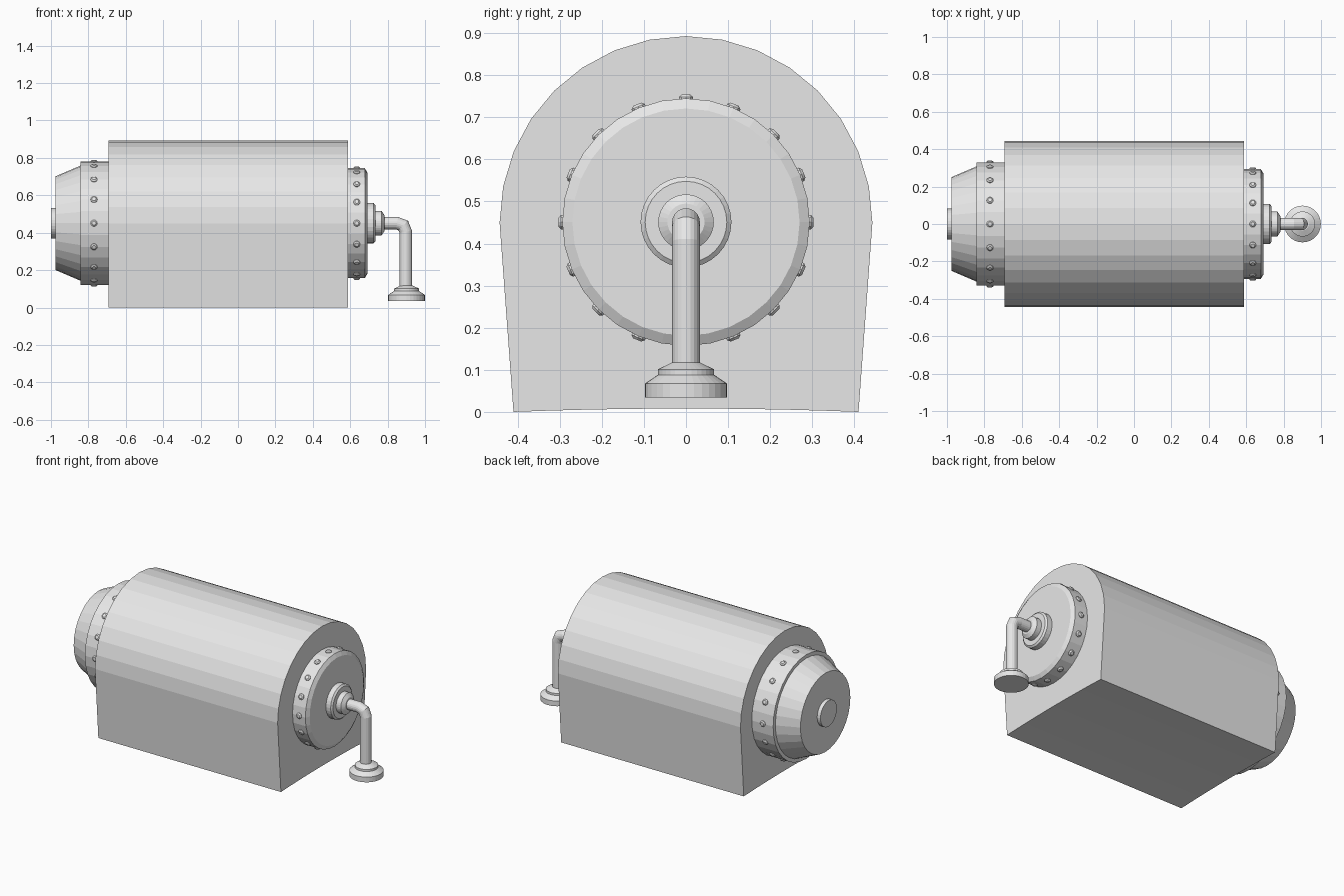
import bpy
import bmesh
from math import sin, cos, pi
from mathutils import Matrix, Vector

cube = bpy.data.objects.get("Cube")
if cube:
    bpy.data.objects.remove(cube, do_unlink=True)

AXIS_Z = 0.451
ALONG_X = Matrix.Translation((0, 0, AXIS_Z)) @ Matrix.Rotation(pi / 2, 4, 'Y')

grey = bpy.data.materials.new("plain grey")
grey.use_nodes = True
colour = (0.8, 0.8, 0.8, 1)
grey.diffuse_color = colour
grey.node_tree.nodes["Principled BSDF"].inputs["Base Color"].default_value = colour


def finish(name, bm):
    bmesh.ops.recalc_face_normals(bm, faces=bm.faces)
    mesh = bpy.data.meshes.new(name)
    bm.to_mesh(mesh)
    bm.free()
    mesh.materials.append(grey)
    obj = bpy.data.objects.new(name, mesh)
    bpy.context.collection.objects.link(obj)
    return obj


def skin(bm, rings):
    """Join rings of points with quads and close both ends."""
    loops = [[bm.verts.new(p) for p in ring] for ring in rings]
    count = len(loops[0])
    for a, b in zip(loops, loops[1:]):
        for i in range(count):
            j = (i + 1) % count
            bm.faces.new((a[i], a[j], b[j], b[i]))
    bm.faces.new(loops[0])
    bm.faces.new(loops[-1])


def circle(radius, height, sides):
    return [Vector((radius * cos(2 * pi * i / sides), radius * sin(2 * pi * i / sides), height))
            for i in range(sides)]


def turned(bm, profile, matrix, sides=32):
    """Turn a (height, radius) profile about the local z axis."""
    skin(bm, [[matrix @ p for p in circle(r, h, sides)] for h, r in profile])


def turned_part(name, profile, matrix=ALONG_X, sides=32):
    bm = bmesh.new()
    turned(bm, profile, matrix, sides)
    return finish(name, bm)


def rivet_ring(name, x, radius, count=16):
    bm = bmesh.new()
    profile = [(-0.012, 0.018), (0.004, 0.018), (0.010, 0.011)]
    for i in range(count):
        place = (Matrix.Translation((x, 0, AXIS_Z)) @ Matrix.Rotation(2 * pi * i / count, 4, 'X')
                 @ Matrix.Translation((0, 0, radius)))
        turned(bm, profile, place, 10)
    return finish(name, bm)


# Arched housing with tapering sides and a slightly hollow underside
outline = [(0.443 * cos(pi * i / 16), 0.45 + 0.443 * sin(pi * i / 16)) for i in range(17)]
outline += [(-0.41 + 0.082 * i, 0.008 * (1 - ((i - 5) / 5) ** 2)) for i in range(11)]
bm = bmesh.new()
skin(bm, [[(x, y, z) for y, z in outline] for x in (-0.692, 0.588)])
finish("housing", bm)

# Drum end on the -x side: riveted collar, tapered cap and hub
turned_part("drum_collar", [(-0.842, 0.33), (-0.68, 0.33)])
turned_part("drum_cone", [(-0.977, 0.25), (-0.83, 0.313)])
turned_part("drum_hub", [(-1.0, 0.082), (-0.97, 0.082)])
rivet_ring("drum_rivets", -0.77, 0.329)

# Crank end on the +x side: riveted plate with a chamfered rim and stepped bearing
turned_part("crank_plate", [(0.58, 0.294), (0.678, 0.294), (0.692, 0.27)])
rivet_ring("crank_rivets", 0.635, 0.293)
turned_part("bearing_flange", [(0.685, 0.108), (0.725, 0.108), (0.734, 0.097)])
turned_part("bearing_collar", [(0.73, 0.066), (0.767, 0.066), (0.782, 0.044)])

# Bent crank arm
path = [(0.76, AXIS_Z), (0.85, AXIS_Z), (0.884, 0.438), (0.897, 0.405), (0.897, 0.1)]
points = [Vector((x, 0, z)) for x, z in path]
rings = []
for i, p in enumerate(points):
    before = (p - points[max(i - 1, 0)]).normalized()
    after = (points[min(i + 1, len(points) - 1)] - p).normalized()
    tangent = (before + after).normalized()
    across = Vector((-tangent.z, 0, tangent.x))
    stretch = 2 / (before + after).length if before.length and after.length else 1
    rings.append([p + across * c.x * stretch + Vector((0, c.y, 0))
                  for c in circle(0.033, 0, 20)])
bm = bmesh.new()
skin(bm, rings)
finish("crank_arm", bm)

# Round stepped knob at the end of the arm
turned_part("crank_knob",
            [(0.034, 0.098), (0.067, 0.098), (0.088, 0.067), (0.101, 0.067), (0.117, 0.034)],
            Matrix.Translation((0.901, 0, 0)))
